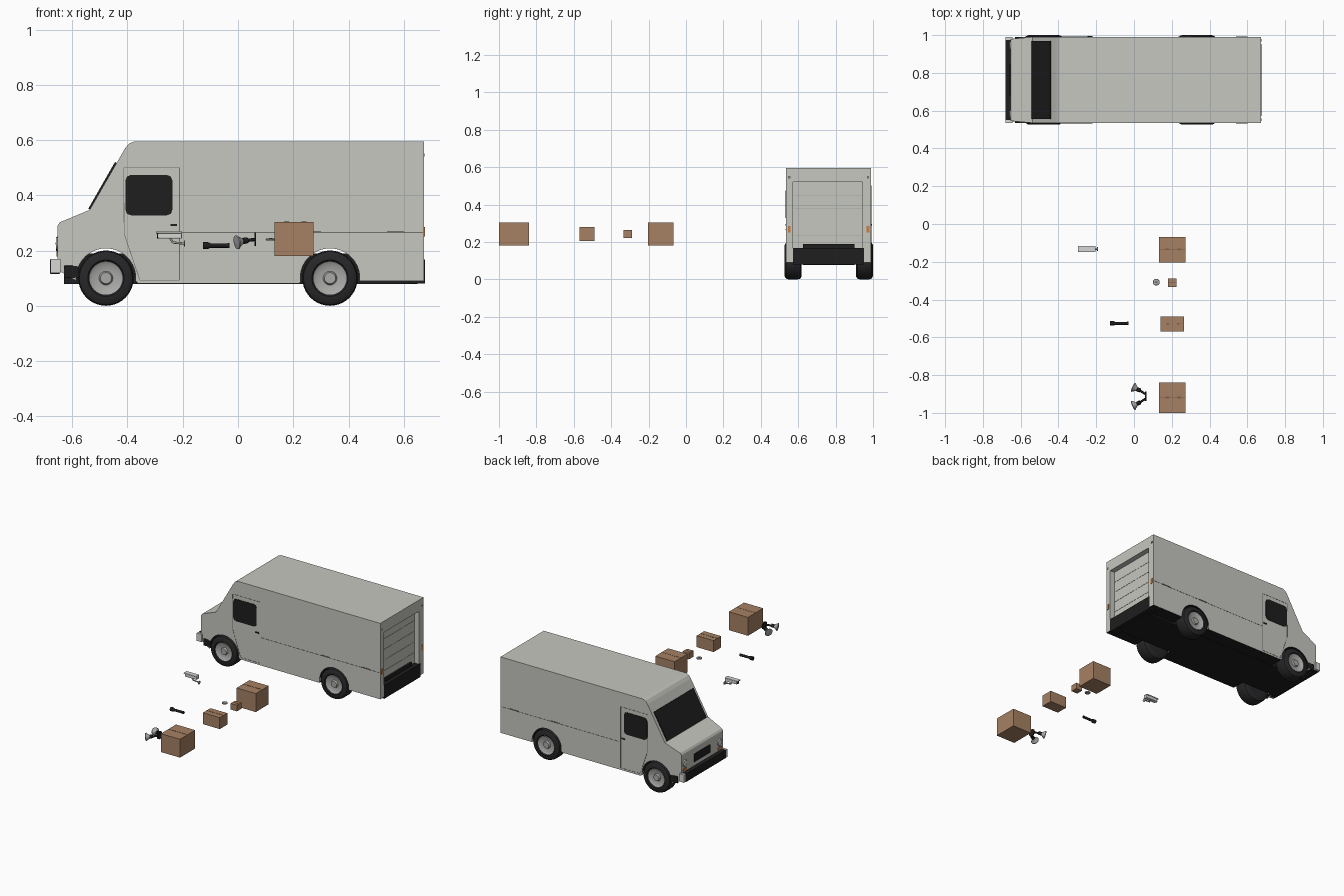
import bpy, bmesh, math
from mathutils import Vector, Matrix

if "Cube" in bpy.data.objects:
    bpy.data.objects.remove(bpy.data.objects["Cube"])


def mat(name, r, g, b):
    m = bpy.data.materials.new(name)
    m.diffuse_color = (r, g, b, 1)
    m.use_nodes = True
    m.node_tree.nodes["Principled BSDF"].inputs["Base Color"].default_value = m.diffuse_color
    return m


PAINT = mat("light_grey_paint", 0.57, 0.57, 0.53)
BLACK = mat("black_plastic", 0.013, 0.013, 0.013)
RUBBER = mat("dark_rubber", 0.02, 0.02, 0.022)
SEAM = mat("seam_grey", 0.16, 0.16, 0.15)
METAL = mat("metal_grey", 0.4, 0.4, 0.39)
CARD = mat("cardboard", 0.38, 0.22, 0.125)
TAPE = mat("dark_cardboard", 0.2, 0.11, 0.06)
ORANGE = mat("orange_lamp", 0.6, 0.2, 0.05)
WHITE = mat("off_white", 0.68, 0.68, 0.66)


def finish(name, bm, material, smooth=False):
    bmesh.ops.recalc_face_normals(bm, faces=bm.faces[:])
    me = bpy.data.meshes.new(name)
    bm.to_mesh(me)
    bm.free()
    ob = bpy.data.objects.new(name, me)
    bpy.context.collection.objects.link(ob)
    me.materials.append(material)
    if smooth:
        bpy.ops.object.select_all(action='DESELECT')
        bpy.context.view_layer.objects.active = ob
        ob.select_set(True)
        bpy.ops.object.shade_smooth_by_angle(angle=math.radians(35))
    return ob


def box(name, x, y, z, material, bevel=0, rot_y=0):
    """Box from (min, max) ranges, turned about its own centre."""
    bm = bmesh.new()
    bmesh.ops.create_cube(bm, size=1)
    size = [r[1] - r[0] for r in (x, y, z)]
    mid = Vector([(r[0] + r[1]) / 2 for r in (x, y, z)])
    bmesh.ops.scale(bm, vec=size, verts=bm.verts)
    if bevel:
        bmesh.ops.bevel(bm, geom=bm.edges[:], offset=bevel, segments=2, affect='EDGES', profile=0.5)
    bm.transform(Matrix.Translation(mid) @ Matrix.Rotation(rot_y, 4, 'Y'))
    return finish(name, bm, material)


def prism(name, pts, y0, y1, material):
    """Closed x-z profile extruded along y."""
    bm = bmesh.new()
    f = bm.faces.new([bm.verts.new((x, y0, z)) for x, z in pts])
    r = bmesh.ops.extrude_face_region(bm, geom=[f])
    vs = [v for v in r['geom'] if isinstance(v, bmesh.types.BMVert)]
    bmesh.ops.translate(bm, vec=(0, y1 - y0, 0), verts=vs)
    return finish(name, bm, material)


def lathe(name, prof, origin, axis, material, steps=32):
    """(radius, height) profile spun round an axis through origin."""
    bm = bmesh.new()
    vs = [bm.verts.new((r, 0, h)) for r, h in prof]
    es = [bm.edges.new(p) for p in zip(vs, vs[1:])]
    bmesh.ops.spin(bm, geom=vs + es, cent=(0, 0, 0), axis=(0, 0, 1), angle=2 * math.pi, steps=steps)
    bmesh.ops.remove_doubles(bm, verts=bm.verts[:], dist=1e-5)
    q = Vector(axis).to_track_quat('Z', 'Y').to_matrix().to_4x4()
    bm.transform(Matrix.Translation(origin) @ q)
    return finish(name, bm, material, True)


def rod(name, a, b, r, material, steps=16):
    a, b = Vector(a), Vector(b)
    h = (b - a).length
    return lathe(name, [(0, 0), (r, 0), (r, h), (0, h)], a, b - a, material, steps)


def arch(cx, r, z0):
    a = math.asin((z0 - 0.1) / r)
    n = 18
    angs = [math.pi - a + (2 * a - math.pi) * i / n for i in range(n + 1)]
    return [(cx + r * math.cos(t), 0.1 + r * math.sin(t)) for t in angs]


# van body
Y0, Y1, YM = 0.535, 0.99, 0.7625
FRONT, REAR = -0.478, 0.333
profile = ([(-0.653, 0.13)] + arch(FRONT, 0.108, 0.09) + [(-0.36, 0.08), (0.225, 0.08)]
           + arch(REAR, 0.108, 0.09)
           + [(0.673, 0.09), (0.673, 0.595), (-0.375, 0.595), (-0.395, 0.587), (-0.41, 0.568),
              (-0.537, 0.347), (-0.645, 0.302), (-0.653, 0.29)])
body = prism("van_body", profile, Y0, Y1, PAINT)
body.data.materials.append(BLACK)
for p in body.data.polygons:
    if p.center.z < 0.25 and abs(p.normal.y) < 0.5 and abs(p.normal.x) < 0.999:
        p.material_index = 1
for v in body.data.vertices:          # nose narrows slightly
    if v.co.x < -0.62:
        v.co.y += 0.01 if v.co.y < YM else -0.01

# recessed rear door
cutter = box("rear_door_cutter", (0.638, 0.72), (0.572, 0.943), (0.165, 0.52), PAINT)
cutter.hide_render = True
cutter.hide_viewport = True
cut = body.modifiers.new("rear_recess", 'BOOLEAN')
cut.object = cutter
cut.operation = 'DIFFERENCE'
cut.solver = 'EXACT'
for i in range(1, 5):
    z = 0.165 + i * 0.071
    box("rear_door_slat", (0.637, 0.6395), (0.575, 0.94), (z - 0.001, z + 0.001), METAL)
box("rear_step", (0.62, 0.676), (0.572, 0.953), (0.08, 0.168), BLACK)
box("chassis", (-0.63, 0.65), (0.625, 0.9), (0.078, 0.19), BLACK)

# windscreen, grille and bumper
box("windscreen", (-0.587, -0.393), (0.556, 0.969), (0.43, 0.438), BLACK, rot_y=-math.radians(60.3))
box("grille", (-0.658, -0.645), (YM - 0.085, YM + 0.085), (0.195, 0.25), BLACK, 0.004)
box("front_bumper", (-0.68, -0.645), (0.55, 0.975), (0.115, 0.17), BLACK, 0.003)


def strip(a, b, y):
    (ax, az), (bx, bz) = a, b
    L = math.hypot(bx - ax, bz - az)
    cx, cz = (ax + bx) / 2, (az + bz) / 2
    box("panel_seam", (cx - L / 2, cx + L / 2), (y - 0.001, y + 0.001), (cz - 0.0012, cz + 0.0012),
        SEAM, rot_y=-math.atan2(bz - az, bx - ax))


door = [(-0.414, 0.5), (-0.212, 0.5), (-0.212, 0.093), (-0.355, 0.093), (-0.412, 0.26), (-0.414, 0.5)]
x0, x1, z0, z1, c = -0.408, -0.237, 0.327, 0.474, 0.022
window = [(x0, z0 + c), (x0 + 0.006, z0 + 0.006), (x0 + c, z0), (x1 - c, z0), (x1 - 0.006, z0 + 0.006),
          (x1, z0 + c), (x1, z1 - c), (x1 - 0.006, z1 - 0.006), (x1 - c, z1), (x0 + c, z1),
          (x0 + 0.006, z1 - 0.006), (x0, z1 - c)]

# details on both sides
for s, y in ((-1, Y0), (1, Y1)):
    for a, b in zip(door, door[1:]):
        strip(a, b, y)
    strip((-0.205, 0.265), (0.67, 0.265), y)
    prism("door_window", window, y - 0.003, y + 0.003, BLACK)
    for mx in (0.27, 0.57):
        box("side_marker", (mx - 0.03, mx + 0.03), (y - 0.003, y + 0.003), (0.264, 0.27), SEAM)
    box("door_handle", (-0.245, -0.22), (y - 0.004, y + 0.004), (0.288, 0.296), BLACK)
    ye = y - s * 0.008
    box("bumper_end", (-0.679, -0.643), (ye - 0.008, ye + 0.008), (0.118, 0.17), WHITE)
    box("bumper_bracket", (-0.63, -0.575), (ye - 0.008, ye + 0.008), (0.1, 0.145), BLACK, 0.003)
    yl = y - s * 0.045
    lathe("headlamp", [(0, 0.008), (0.02, 0.006), (0.024, 0)], (-0.652, yl, 0.225), (-1, 0, 0), WHITE)
    box("front_indicator", (-0.657, -0.645), (yl - 0.018, yl + 0.018), (0.178, 0.194), ORANGE)
    yr = y - s * 0.017
    box("rear_lamp", (0.665, 0.676), (yr - 0.007, yr + 0.007), (0.25, 0.285), ORANGE)
    box("rear_top_lamp", (0.665, 0.675), (yr - 0.006, yr + 0.006), (0.54, 0.552), SEAM)
    # wheels
    for cx in (FRONT, REAR):
        o = (cx, 0.573 if s < 0 else 0.954, 0.1)
        lathe("tyre", [(0.055, -0.045), (0.085, -0.045), (0.096, -0.038), (0.1, -0.025), (0.1, 0.025),
                       (0.096, 0.038), (0.085, 0.045), (0.066, 0.046), (0.058, 0.036)],
              o, (0, s, 0), RUBBER, 40)
        lathe("wheel_hub", [(0.06, -0.04), (0.06, 0.04), (0.052, 0.034), (0.025, 0.032),
                            (0.02, 0.042), (0, 0.042)], o, (0, s, 0), METAL)
        lathe("wheel_back", [(0, -0.04), (0.06, -0.04)], o, (0, s, 0), RUBBER)
for cx in (FRONT, REAR):
    rod("axle", (cx, 0.58, 0.1), (cx, 0.945, 0.1), 0.015, BLACK)

# parcels: x, y and z ranges
parcels = [((0.132, 0.273), (-0.203, -0.068), (0.18, 0.303)),
           ((0.18, 0.226), (-0.334, -0.288), (0.222, 0.263)),
           ((0.14, 0.264), (-0.569, -0.49), (0.204, 0.28)),
           ((0.132, 0.273), (-1.0, -0.84), (0.181, 0.303))]
for x, y, z in parcels:
    box("parcel", x, y, z, CARD)
    ym, xm, w = (y[0] + y[1]) / 2, (x[0] + x[1]) / 2, x[1] - x[0]
    box("flap_seam", x, (ym - 0.001, ym + 0.001), (z[1] - 0.001, z[1] + 0.001), TAPE)
    for k in (-0.25, 0.2):
        box("flap_mark", (xm + k * w, xm + (k + 0.12) * w), (ym - 0.02 * w, ym + 0.04 * w),
            (z[1] - 0.001, z[1] + 0.0012), TAPE)

# security camera
box("camera_body", (-0.29, -0.203), (-0.146, -0.119), (0.243, 0.265), WHITE, 0.004)
box("camera_hood", (-0.297, -0.203), (-0.148, -0.117), (0.262, 0.269), WHITE, 0.002)
rod("camera_lens", (-0.293, -0.1325, 0.253), (-0.285, -0.1325, 0.253), 0.009, BLACK)
rod("camera_arm", (-0.245, -0.1325, 0.245), (-0.235, -0.1325, 0.227), 0.004, METAL)
rod("camera_bracket", (-0.235, -0.1325, 0.229), (-0.193, -0.1325, 0.225), 0.004, METAL)
rod("camera_mount", (-0.196, -0.1325, 0.225), (-0.191, -0.1325, 0.225), 0.011, METAL)

# round sensor puck
lathe("sensor_disc", [(0, -0.003), (0.017, -0.003), (0.018, 0), (0.016, 0.003), (0, 0.004)],
      (0.118, -0.308, 0.24), (0, 0, 1), METAL)
lathe("sensor_button", [(0.006, 0), (0.006, 0.005), (0, 0.005)], (0.118, -0.308, 0.24), (0, 0, 1), SEAM)

# torch
lathe("torch", [(0, 0.004), (0.01, 0.004), (0.0125, 0), (0.0125, 0.016), (0.008, 0.028), (0.008, 0.088),
                (0.009, 0.09), (0.009, 0.096), (0, 0.096)], (-0.126, -0.526, 0.218), (1, 0, 0), BLACK, 24)

# twin floodlight
rod("floodlight_plate", (0.059, -0.913, 0.241), (0.065, -0.913, 0.241), 0.025, BLACK, 24)
for s in (-1, 1):
    yc = -0.913 + s * 0.042
    o = Vector((0.027, yc - s * 0.008, 0.236))
    rod("floodlight_arm", (0.061, -0.913 + s * 0.012, 0.24), o, 0.006, BLACK)
    d = Vector((-1, s * 0.45, -0.2))
    lathe("floodlight_head", [(0, -0.006), (0.009, -0.004), (0.01, 0.012), (0.017, 0.022), (0.025, 0.034)],
          o, d, METAL, 24)
    lathe("floodlight_lens", [(0.0255, 0.032), (0.025, 0.036), (0, 0.04)], o, d, METAL, 24)
    lathe("floodlight_socket", [(0, -0.009), (0.011, -0.007), (0.0115, 0.011), (0.01, 0.012)], o, d, BLACK, 24)
